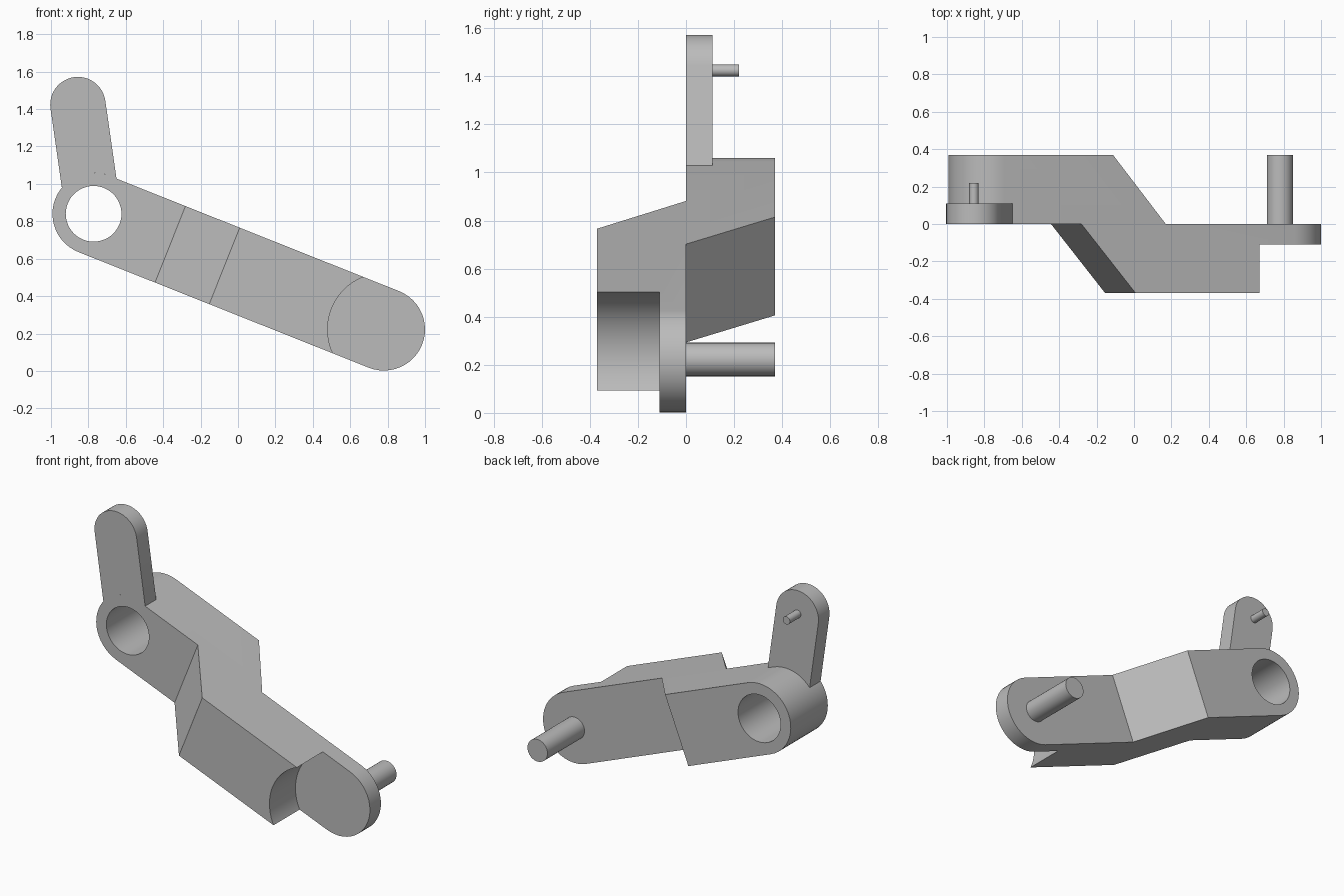
import bpy, bmesh, math
from mathutils import Vector

cube = bpy.data.objects.get("Cube")
if cube:
    bpy.data.objects.remove(cube, do_unlink=True)

grey = bpy.data.materials.new("plain_grey")
grey.use_nodes = True
grey.diffuse_color = (0.5, 0.5, 0.5, 1)
grey.node_tree.nodes["Principled BSDF"].inputs["Base Color"].default_value = (0.5, 0.5, 0.5, 1)

# Main dimensions, in the x-z plane
HUB = Vector((-0.772, 0.84))
PIN = Vector((0.78, 0.222))
TIP = Vector((-0.856, 1.424))
ARM_R, LEVER_R, HALF_DEPTH, PLATE = 0.22, 0.148, 0.37, 0.11
along = (PIN - HUB).normalized()
across = Vector((-along.y, along.x))


def arc(center, radius, start, end, steps=24):
    """Points on an arc, angles in radians."""
    angles = [start + (end - start) * i / steps for i in range(steps + 1)]
    return [center + radius * Vector((math.cos(a), math.sin(a))) for a in angles]


def circle(center, radius, steps=48):
    return arc(center, radius, 0, math.tau, steps)[:-1]


def prism(name, base, offset):
    """Extrude a closed 3D outline by an offset."""
    bm = bmesh.new()
    face = bm.faces.new([bm.verts.new(p) for p in base])
    grown = bmesh.ops.extrude_face_region(bm, geom=[face], use_keep_orig=True)
    moved = [g for g in grown["geom"] if isinstance(g, bmesh.types.BMVert)]
    bmesh.ops.translate(bm, verts=moved, vec=offset)
    bmesh.ops.recalc_face_normals(bm, faces=bm.faces)
    mesh = bpy.data.meshes.new(name)
    bm.to_mesh(mesh)
    bm.free()
    mesh.materials.append(grey)
    obj = bpy.data.objects.new(name, mesh)
    bpy.context.collection.objects.link(obj)
    return obj


def plate(name, outline, y0, y1):
    """Outline in x-z, given thickness in y."""
    return prism(name, [(p.x, y0, p.y) for p in outline], (0, y1 - y0, 0))


def select_only(obj):
    bpy.ops.object.select_all(action="DESELECT")
    obj.select_set(True)
    bpy.context.view_layer.objects.active = obj


def combine(obj, cutter, operation):
    cutter.hide_render = True
    mod = obj.modifiers.new("shape", "BOOLEAN")
    mod.operation, mod.solver, mod.object = operation, "EXACT", cutter
    select_only(obj)
    bpy.ops.object.modifier_apply(modifier=mod.name)
    bpy.data.objects.remove(cutter, do_unlink=True)


# Cranked arm: a Z-shaped side profile (distance along the arm, y)
D = HALF_DEPTH
side = [(-0.4, 0), (0.441, 0), (0.753, -D), (2.1, -D),
        (2.1, 0), (0.926, 0), (0.622, D), (-0.4, D)]
low = [HUB + along * s - across * 0.3 for s, y in side]
base = [(p.x, y, p.y) for p, (s, y) in zip(low, side)]
arm = prism("cranked_arm", base, (across.x * 0.6, 0, across.y * 0.6))

# Rounded ends, hub hole and round clearance in front of the end plate
tilt = math.atan2(across.y, across.x)
stadium = (arc(HUB, ARM_R, tilt, tilt + math.pi)
           + arc(PIN, ARM_R, tilt - math.pi, tilt))
combine(arm, plate("arm_outline", stadium, -0.6, 0.6), "INTERSECT")
combine(arm, plate("hub_hole", circle(HUB, 0.149), -0.6, 0.6), "DIFFERENCE")
combine(arm, plate("end_clearance", circle(PIN, 0.301, 72), -0.6, -PLATE), "DIFFERENCE")

# Lever: round tip, foot following the hub
up = (TIP - HUB).normalized()
right = Vector((up.y, -up.x))
lean = math.atan2(up.y, up.x)
rise = (ARM_R - LEVER_R * right.dot(across)) / up.dot(across)
corner = HUB + right * LEVER_R + up * rise
foot = arc(HUB, ARM_R, lean + math.asin(LEVER_R / ARM_R), tilt, 10)
tip = arc(TIP, LEVER_R, lean - math.pi / 2, lean + math.pi / 2)
lever = plate("lever", tip + foot + [corner], 0, PLATE)

# Pins on the back
crank_pin = plate("crank_pin", circle(PIN, 0.07, 32), -0.02, D)
lever_pin = plate("lever_pin", circle(TIP, 0.025, 24), PLATE - 0.02, 0.22)

for obj in (arm, lever, crank_pin, lever_pin):
    select_only(obj)
    bpy.ops.object.shade_smooth_by_angle(angle=math.radians(20))
